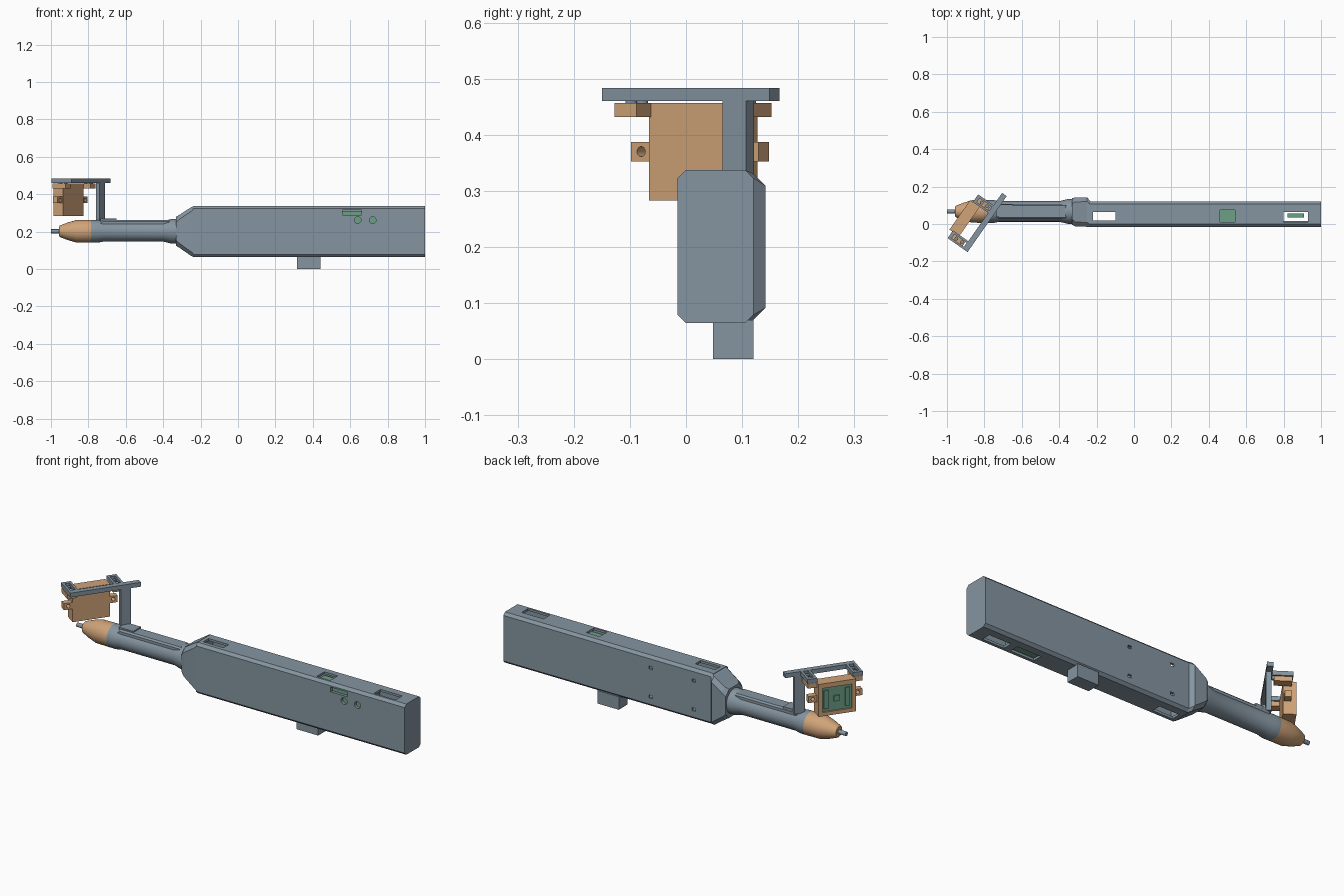
import bpy, bmesh
from math import cos, sin, pi, radians
from mathutils import Matrix, Vector

if "Cube" in bpy.data.objects:
    bpy.data.objects.remove(bpy.data.objects["Cube"])


def material(name, rgb):
    m = bpy.data.materials.new(name)
    m.use_nodes = True
    m.diffuse_color = (*rgb, 1)
    m.node_tree.nodes["Principled BSDF"].inputs["Base Color"].default_value = (*rgb, 1)
    return m


GREY = material("slate grey", (0.235, 0.30, 0.355))
TAN = material("tan", (0.63, 0.37, 0.19))
GREEN = material("board green", (0.15, 0.35, 0.235))

# Tilted frame of the sensor arm: u runs along the bar, v towards the sensor
ARM = Matrix.Translation((-0.89, -0.15, 0)) @ Matrix.Rotation(radians(55), 4, 'Z')


def finish(name, bm, mat, frame=None, smooth=False):
    if frame:
        bm.transform(frame)
    bmesh.ops.recalc_face_normals(bm, faces=bm.faces)
    mesh = bpy.data.meshes.new(name)
    bm.to_mesh(mesh)
    bm.free()
    mesh.materials.append(mat)
    obj = bpy.data.objects.new(name, mesh)
    bpy.context.collection.objects.link(obj)
    if smooth:
        activate(obj)
        bpy.ops.object.shade_smooth_by_angle(angle=radians(25))
    return obj


def activate(obj):
    bpy.ops.object.select_all(action='DESELECT')
    obj.select_set(True)
    bpy.context.view_layer.objects.active = obj


def box(name, x, y, z, mat, frame=None):
    bm = bmesh.new()
    bmesh.ops.create_cube(bm, size=1)
    for v in bm.verts:
        v.co = [r[0] if c < 0 else r[1] for c, r in zip(v.co, (x, y, z))]
    return finish(name, bm, mat, frame)


def rod(name, centre, radius, length, axis, mat, frame=None):
    bm = bmesh.new()
    turn = Vector((0, 0, 1)).rotation_difference(Vector(axis)).to_matrix().to_4x4()
    bmesh.ops.create_cone(bm, cap_ends=True, segments=20, radius1=radius, radius2=radius,
                          depth=length, matrix=Matrix.Translation(centre) @ turn)
    return finish(name, bm, mat, frame, True)


def skin(name, rings, mat, smooth=False):
    """Bridge equal cross-sections and cap both ends."""
    bm = bmesh.new()
    loops = [[bm.verts.new(p) for p in ring] for ring in rings]
    n = len(loops[0])
    for a, b in zip(loops, loops[1:]):
        for i in range(n):
            bm.faces.new((a[i], a[(i + 1) % n], b[(i + 1) % n], b[i]))
    bm.faces.new(loops[0])
    bm.faces.new(loops[-1])
    return finish(name, bm, mat, None, smooth)


def section(x, y0, y1, z0, z1, c):
    """Rectangle across x with its corners cut by c."""
    pts = [(y0 + c, z0), (y1 - c, z0), (y1, z0 + c), (y1, z1 - c),
           (y1 - c, z1), (y0 + c, z1), (y0, z1 - c), (y0, z0 + c)]
    return [(x, y, z) for y, z in pts]


def lathe(name, profile, mat, n=40):
    rings = [[(x, 0.067 + r * cos(2 * pi * i / n), 0.202 + r * sin(2 * pi * i / n))
              for i in range(n)] for x, r in profile]
    return skin(name, rings, mat, True)


def cut(obj, cutters):
    for c in cutters:
        c.hide_render = True
        mod = obj.modifiers.new("cut", 'BOOLEAN')
        mod.operation = 'DIFFERENCE'
        mod.solver = 'EXACT'
        mod.object = c
        activate(obj)
        bpy.ops.object.modifier_apply(modifier=mod.name)
        bpy.data.objects.remove(c)


# Hollow main housing with openings
housing = skin("housing", [section(x, -0.015, 0.12, 0.065, 0.337, 0.014)
                           for x in (-0.24, 1.0)], GREY)
cut(housing, [box("cavity", (-0.225, 0.985), (0, 0.108), (0.078, 0.325), GREY)])
for x, y in [((-0.22, -0.1), (0.02, 0.065)), ((0.46, 0.54), (0.01, 0.075)),
             ((0.80, 0.93), (0.01, 0.065))]:
    cut(housing, [box("top_opening", x, y, (0.3, 0.36), GREY)])
for x in [(-0.22, -0.1), (0.62, 0.76), (0.80, 0.93)]:
    cut(housing, [box("bottom_opening", x, (0.015, 0.065), (0.05, 0.1), GREY)])
cut(housing, [box("front_slot", (0.56, 0.66), (-0.05, 0.005), (0.29, 0.315), GREY)])
cut(housing, [rod("button_hole", (x, -0.02, 0.262), 0.018, 0.06, (0, 1, 0), GREY)
              for x in (0.64, 0.72)])
cut(housing, [box("screw_slot", (x - 0.011, x + 0.011), (0.1, 0.15), (z - 0.008, z + 0.008), GREY)
              for x in (-0.13, 0.126) for z in (0.12, 0.275)])

# Circuit boards inside and the block beneath
box("main_board", (0.45, 0.78), (0.002, 0.09), (0.09, 0.31), GREEN)
box("side_board", (0.82, 0.91), (0.035, 0.055), (0.1, 0.305), GREEN)
box("lower_block", (0.315, 0.442), (0.048, 0.12), (0, 0.07), GREY)

# Collar tapering from housing to neck
skin("collar", [section(-0.232, -0.015, 0.12, 0.065, 0.337, 0.014),
                section(-0.25, -0.015, 0.142, 0.07, 0.331, 0.022),
                section(-0.315, -0.012, 0.142, 0.115, 0.289, 0.024),
                section(-0.332, -0.004, 0.138, 0.125, 0.279, 0.03)], GREY)

# Neck tube, nose cone and tip
lathe("neck_tube", [(-0.32, 0.066), (-0.355, 0.066), (-0.40, 0.055),
                    (-0.72, 0.055), (-0.75, 0.061), (-0.785, 0.061)], GREY)
lathe("nose_cone", [(-0.784, 0.061), (-0.865, 0.060), (-0.91, 0.047),
                    (-0.952, 0.031), (-0.956, 0.026)], TAN)
lathe("tip", [(-0.95, 0.011), (-1.0, 0.011)], GREY, 20)

# Flat ridge on the neck
ridge = [(-0.345, 0.25), (-0.37, 0.263), (-0.72, 0.263), (-0.74, 0.25)]
skin("neck_ridge", [section(x, 0.028, 0.106, 0.21, z, 0.008) for x, z in ridge], GREY)
box("post_base", (-0.735, -0.65), (0.04, 0.105), (0.25, 0.27), GREY)

# Post and bracket
box("post", (0.262, 0.314), (0, 0.025), (0.255, 0.465), GREY, ARM)
box("bracket_bar", (0, 0.365), (0, 0.03), (0.46, 0.483), GREY, ARM)
for i, u in enumerate((0, 0.235)):
    ear = box(f"bracket_ear_{i + 1}", (u, u + 0.05), (0.005, 0.13), (0.46, 0.483), GREY, ARM)
    cut(ear, [box("ear_slot", (u + 0.012, u + 0.038), (0.032, 0.112), (0.44, 0.5), GREY, ARM)])
    for k, v in enumerate((0.055, 0.09)):
        rod(f"ear_screw_{i + 1}_{k + 1}", (u + 0.025, v, 0.465), 0.01, 0.02, (0, 0, 1), GREY, ARM)
    # Flange below each ear
    box(f"sensor_flange_{i + 1}", (u, u + 0.047), (0.04, 0.125), (0.432, 0.457), TAN, ARM)

# Sensor case with a recessed rear panel
case = box("sensor_case", (0.043, 0.235), (0.085, 0.148), (0.283, 0.457), TAN, ARM)
cut(case, [box("case_recess", (0.062, 0.216), (0.134, 0.2), (0.303, 0.432), TAN, ARM)])
box("sensor_panel", (0.062, 0.216), (0.133, 0.139), (0.303, 0.432), GREEN, ARM)
for i, (u0, u1, z0, z1) in enumerate([(0.072, 0.095, 0.318, 0.417), (0.183, 0.206, 0.318, 0.417),
                                      (0.124, 0.154, 0.352, 0.382)]):
    box(f"sensor_chip_{i + 1}", (u0, u1), (0.138, 0.146), (z0, z1), GREEN, ARM)

# Side tabs with screw holes
for i, u in enumerate((0, 0.233)):
    tab = box(f"side_tab_{i + 1}", (u, u + 0.045), (0.09, 0.122), (0.352, 0.387), TAN, ARM)
    cut(tab, [rod("tab_hole", (u + 0.0225, 0.106, 0.37), 0.009, 0.1, (0, 1, 0), TAN, ARM)])
